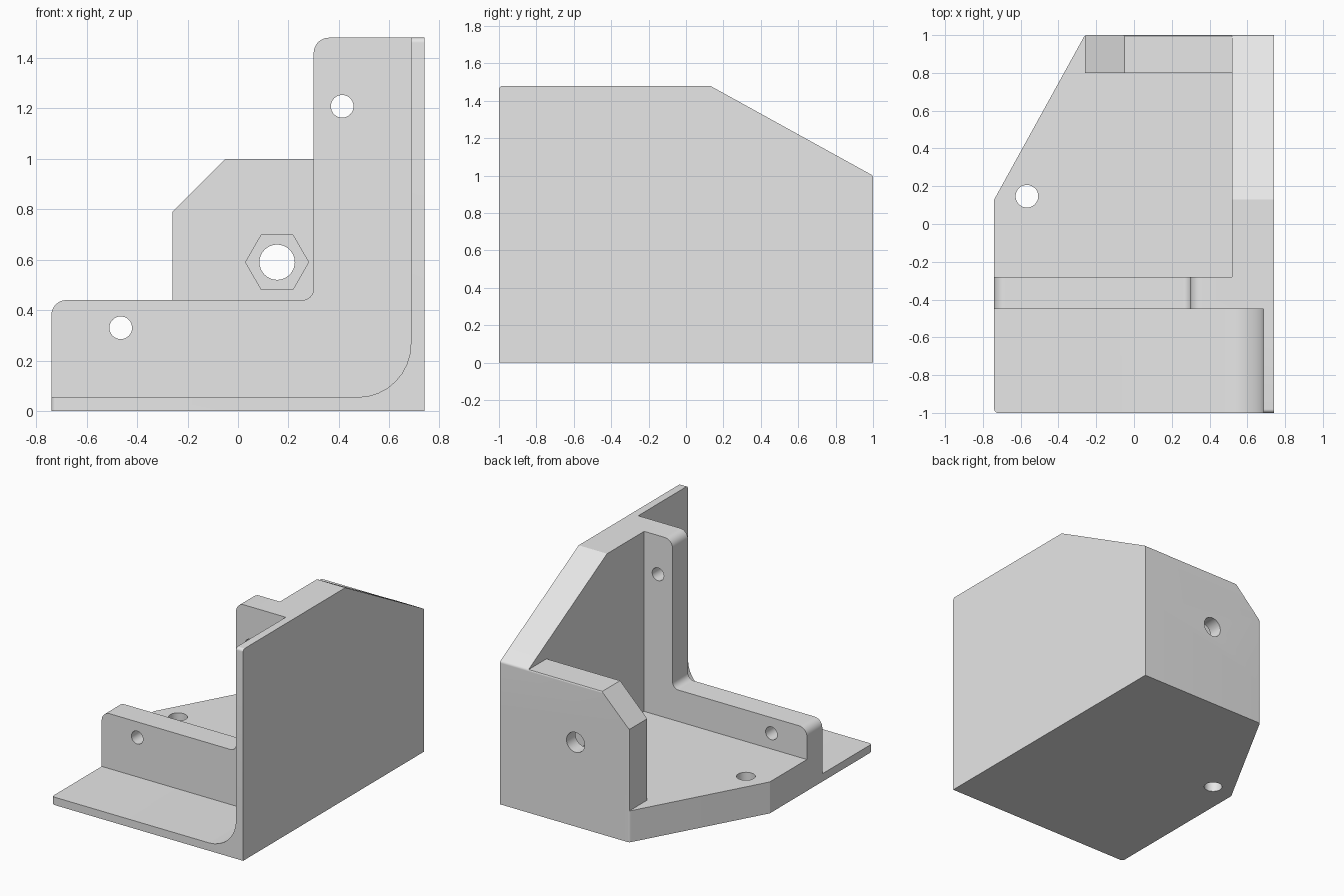
import bpy, bmesh, math
from mathutils import Vector

cube = bpy.data.objects.get("Cube")
if cube:
    bpy.data.objects.remove(cube, do_unlink=True)

X, Y, H = 0.74, 1.0, 1.48      # half width, half depth, height

grey = bpy.data.materials.new("light grey plastic")
grey.use_nodes = True
colour = (0.8, 0.8, 0.8, 1)
grey.diffuse_color = colour
for node in grey.node_tree.nodes:
    if node.type == "BSDF_PRINCIPLED":
        node.inputs["Base Color"].default_value = colour


def rounded(points, steps=8):
    """Outline from (u, v) or (u, v, radius) corners."""
    out = []
    for i, p in enumerate(points):
        c = Vector(p[:2])
        if len(p) == 2:
            out.append(c)
            continue
        a = (Vector(points[i - 1][:2]) - c).normalized()
        b = (Vector(points[(i + 1) % len(points)][:2]) - c).normalized()
        half = a.angle(b) / 2
        centre = c + (a + b).normalized() * (p[2] / math.sin(half))
        start = c + a * (p[2] / math.tan(half)) - centre
        end = c + b * (p[2] / math.tan(half)) - centre
        sweep = start.angle(end)
        for k in range(steps + 1):
            t = k / steps
            out.append(centre + (start * math.sin((1 - t) * sweep)
                                 + end * math.sin(t * sweep)) / math.sin(sweep))
    return out


def ngon(u, v, r, sides):
    return [(u + r * math.cos(math.tau * i / sides),
             v + r * math.sin(math.tau * i / sides)) for i in range(sides)]


def prism(name, outline, axis, lo, hi):
    """Extrude an outline along the given axis from lo to hi."""
    place = {"x": lambda u, v, w: (w, u, v),
             "y": lambda u, v, w: (u, w, v),
             "z": lambda u, v, w: (u, v, w)}[axis]
    bm = bmesh.new()
    rings = [[bm.verts.new(place(p[0], p[1], w)) for p in outline] for w in (lo, hi)]
    n = len(outline)
    for ring in rings:
        bm.faces.new(ring)
    for i in range(n):
        j = (i + 1) % n
        bm.faces.new((rings[0][i], rings[0][j], rings[1][j], rings[1][i]))
    bmesh.ops.recalc_face_normals(bm, faces=bm.faces)
    mesh = bpy.data.meshes.new(name)
    bm.to_mesh(mesh)
    bm.free()
    mesh.materials.append(grey)
    obj = bpy.data.objects.new(name, mesh)
    bpy.context.collection.objects.link(obj)
    return obj


def angle_profile(thick, inner, end=None):
    """L section, equal thickness on floor and wall."""
    tip = (end,) if end else ()
    h = thick
    return rounded([(-X, 0), (X, 0), (X, H), (X - h, H) + tip,
                    (X - h, h) + ((inner,) if inner else ()), (-X, h) + tip])


def combine(target, other, operation):
    mod = target.modifiers.new(operation, "BOOLEAN")
    mod.operation = operation
    mod.solver = "EXACT"
    mod.object = other
    bpy.context.view_layer.objects.active = target
    bpy.ops.object.modifier_apply(modifier=mod.name)
    bpy.data.objects.remove(other, do_unlink=True)


# Thin front flange, thick rib and rear shell
bracket = prism("corner_bracket", angle_profile(0.055, 0.21), "y", -1.1, -0.38)
combine(bracket, prism("rib", angle_profile(0.44, 0.045, 0.06), "y", -0.45, -0.28), "UNION")
combine(bracket, prism("rear_shell", angle_profile(0.22, 0), "y", -0.34, 1.1), "UNION")

# Back wall with a chamfered corner
wall = [(-0.26, 0.1), (0.62, 0.1), (0.62, 1.0), (-0.05, 1.0), (-0.26, 0.79)]
combine(bracket, prism("back_wall", wall, "y", 0.8, 1.1), "UNION")

# Trim to the clipped plan outline and the clipped side outline
plan = [(-X, -Y, 0.02), (0.9, -Y), (0.9, Y), (-0.26, Y, 0.02), (-X, 0.13)]
combine(bracket, prism("plan_trim", rounded(plan), "z", -0.5, 2), "INTERSECT")
side = [(-Y, -0.2), (Y, -0.2), (Y, 1.0, 0.02), (0.13, H), (-Y, H, 0.02)]
combine(bracket, prism("side_trim", rounded(side), "x", -2, 2), "INTERSECT")

# Bolt holes and the nut pocket
for name, u, v, r, sides, axis, lo, hi in (
        ("rib_hole_low", -0.465, 0.33, 0.045, 32, "y", -0.6, -0.2),
        ("rib_hole_high", 0.413, 1.208, 0.045, 32, "y", -0.6, -0.2),
        ("floor_hole", -0.567, 0.147, 0.06, 32, "z", -0.2, 0.4),
        ("back_hole", 0.155, 0.59, 0.07, 32, "y", 0.7, 1.2),
        ("nut_pocket", 0.155, 0.59, 0.125, 6, "y", 0.7, 0.9)):
    combine(bracket, prism(name, ngon(u, v, r, sides), axis, lo, hi), "DIFFERENCE")

# Smooth the fillets and holes, keep edges sharp
bpy.ops.object.select_all(action="DESELECT")
bracket.select_set(True)
bpy.context.view_layer.objects.active = bracket
bpy.ops.object.shade_smooth_by_angle(angle=math.radians(25))
